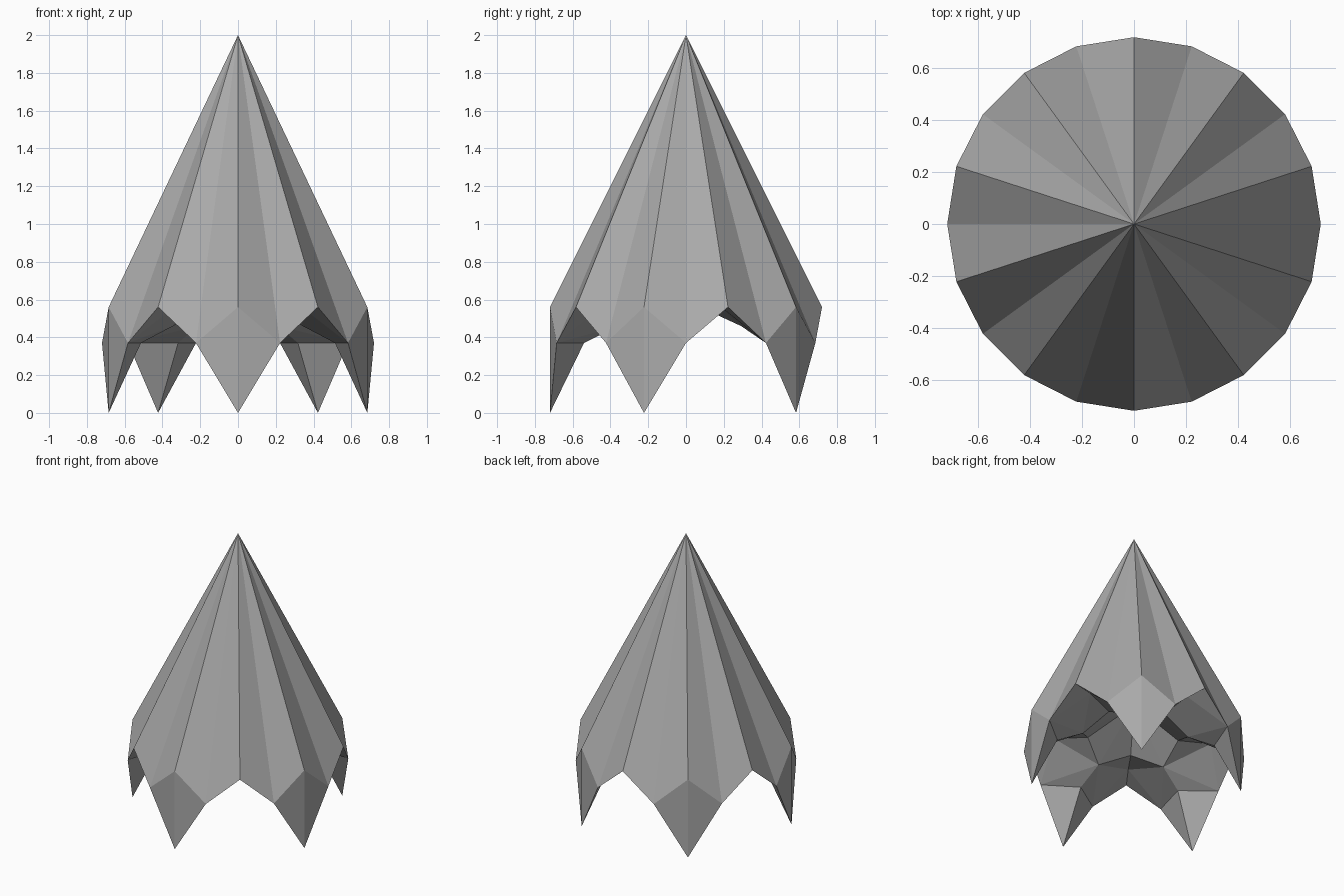
import bpy
import bmesh
import math

# Remove the default cube
cube = bpy.data.objects.get("Cube")
if cube:
    bpy.data.objects.remove(cube)

POINTS = 5
RADIUS = 0.72
STEP = 2 * math.pi / POINTS

# Single grey material
grey = bpy.data.materials.new("mid_grey")
grey.use_nodes = True
colour = (0.4, 0.4, 0.4, 1)
grey.diffuse_color = colour
grey.node_tree.nodes["Principled BSDF"].inputs["Base Color"].default_value = colour

bm = bmesh.new()


def ring(radius, z, offset):
    """Five vertices, turned from the spikes by a fraction of a step."""
    verts = []
    for i in range(POINTS):
        a = -math.pi / 2 + (i + offset) * STEP
        verts.append(bm.verts.new((radius * math.cos(a), radius * math.sin(a), z)))
    return verts


# Outer rim
apex = bm.verts.new((0, 0, 2))
shoulder = ring(RADIUS, 0.56, 0)
tip = ring(RADIUS, 0, 0)
right_side = ring(RADIUS, 0.37, 0.25)
left_side = ring(RADIUS, 0.37, -0.25)
valley = ring(RADIUS, 0.56, 0.5)

# Hollow underside
hub = bm.verts.new((0, 0, 0.75))
heel = ring(0.54, 0.37, 0)
ridge = ring(0.36, 0.46, 0)
arch = ring(0.54, 0.575, 0.5)
vault = ring(0.31, 0.55, 0.5)

# Each spike has two mirrored halves
for i in range(POINTS):
    for side, j in ((right_side[i], i), (left_side[i], i - 1)):
        faces = (
            # Cone and spike front
            (apex, shoulder[i], side),
            (apex, side, valley[j]),
            (shoulder[i], tip[i], side),
            # Spike back and arched ceiling
            (tip[i], heel[i], side),
            (heel[i], ridge[i], side),
            (side, ridge[i], arch[j]),
            (side, arch[j], valley[j]),
            (ridge[i], vault[j], arch[j]),
            (ridge[i], hub, vault[j]),
        )
        for face in faces:
            bm.faces.new(face)

bmesh.ops.recalc_face_normals(bm, faces=bm.faces)

mesh = bpy.data.meshes.new("spiked_cone")
bm.to_mesh(mesh)
bm.free()
mesh.materials.append(grey)
cone = bpy.data.objects.new("spiked_cone", mesh)
bpy.context.collection.objects.link(cone)
